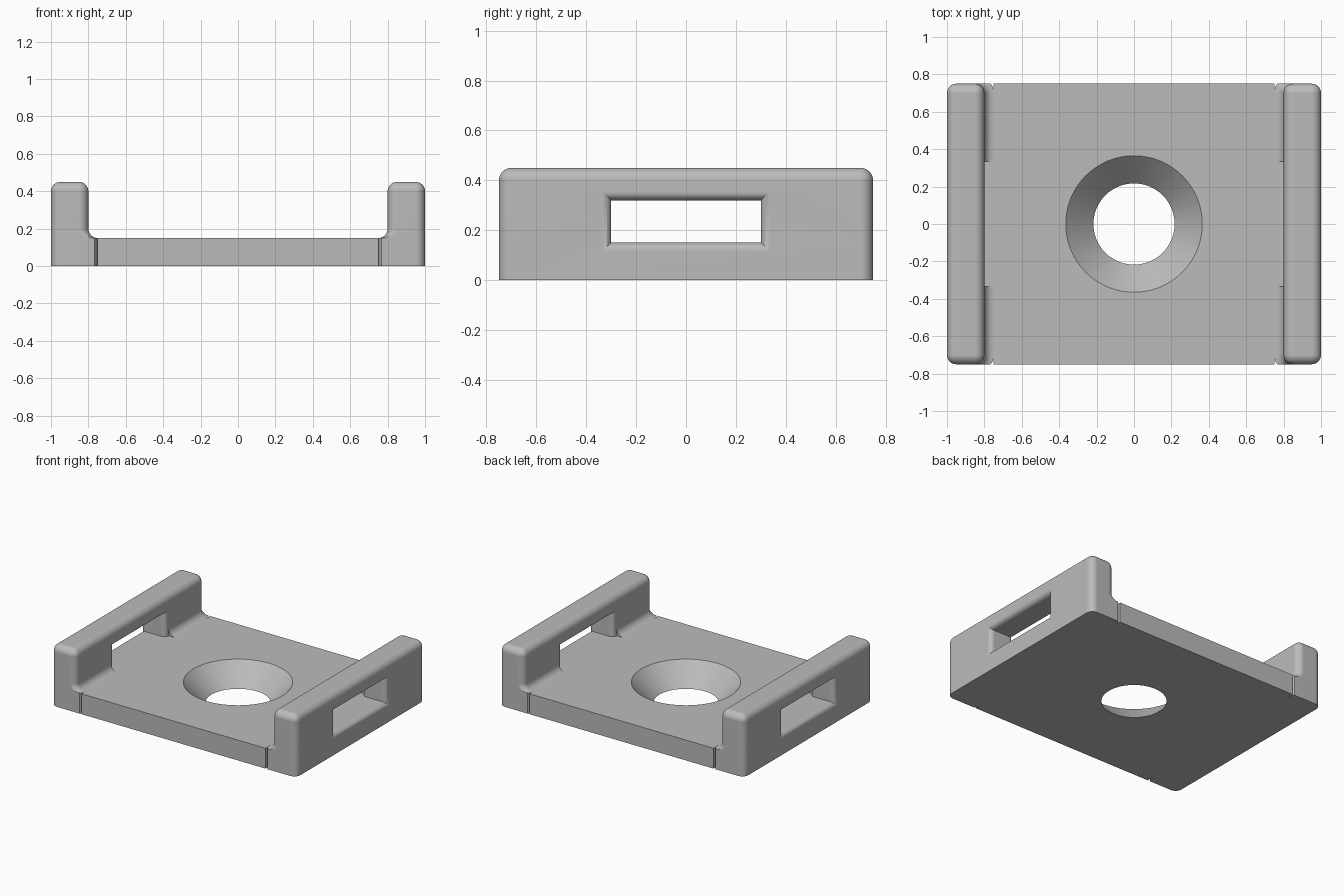
import bpy
import bmesh
import math

if "Cube" in bpy.data.objects:
    bpy.data.objects.remove(bpy.data.objects["Cube"], do_unlink=True)

HALF_X, HALF_Y = 1.0, 0.75
WALL_IN, WALL_TOP, FLOOR = 0.8, 0.45, 0.15
R = 0.05            # edge rounding and floor fillet
WIN_R = 0.035       # window edge rounding
SEG = 8
QUARTER = [math.pi / 2 * i / SEG for i in range(SEG + 1)]

grey = bpy.data.materials.new("plain grey")
grey.use_nodes = True
colour = (0.5, 0.5, 0.5, 1.0)
grey.diffuse_color = colour
grey.node_tree.nodes["Principled BSDF"].inputs["Base Color"].default_value = colour


def loft(name, rings):
    """Closed solid through a list of matching point rings."""
    bm = bmesh.new()
    loops = [[bm.verts.new(p) for p in ring] for ring in rings]
    n = len(loops[0])
    for a, b in zip(loops, loops[1:]):
        for i in range(n):
            j = (i + 1) % n
            bm.faces.new((a[i], a[j], b[j], b[i]))
    bm.faces.new(loops[0][::-1])
    bm.faces.new(loops[-1])
    bmesh.ops.recalc_face_normals(bm, faces=bm.faces)
    mesh = bpy.data.meshes.new(name)
    bm.to_mesh(mesh)
    bm.free()
    mesh.materials.append(grey)
    obj = bpy.data.objects.new(name, mesh)
    bpy.context.collection.objects.link(obj)
    return obj


def activate(obj):
    bpy.ops.object.select_all(action="DESELECT")
    obj.select_set(True)
    bpy.context.view_layer.objects.active = obj


def cut(obj, cutter):
    activate(obj)
    mod = obj.modifiers.new("cut", "BOOLEAN")
    mod.operation = "DIFFERENCE"
    mod.solver = "EXACT"
    mod.object = cutter
    bpy.ops.object.modifier_apply(modifier=mod.name)
    bpy.data.objects.remove(cutter, do_unlink=True)


def finish(obj):
    activate(obj)
    bpy.ops.object.shade_smooth_by_angle(angle=math.radians(30))
    mod = obj.modifiers.new("even shading", "WEIGHTED_NORMAL")
    mod.keep_sharp = True


def wall_ring(side, grow, z):
    """Rounded outline of a wall; growth only spreads inwards over the floor."""
    ring = []
    corners = ((1, 1), (-1, 1), (-1, -1), (1, -1))
    for k, (cx, cy) in enumerate(corners):
        d = min(grow, 0) if cx > 0 else grow
        rad = max(R + d, 0.002)
        mid_x = HALF_X - R if cx > 0 else WALL_IN + R
        mid_y = cy * (HALF_Y - R)
        for t in QUARTER:
            a = t + k * math.pi / 2
            y = mid_y + rad * math.sin(a)
            y = max(-HALF_Y, min(HALF_Y, y))
            ring.append((side * (mid_x + rad * math.cos(a)), y, z))
    return ring


def window_ring(side, x, grow, bottom_grow):
    y, lo, hi = 0.30 + grow, FLOOR - bottom_grow, 0.32 + grow
    return [(side * x, -y, lo), (side * x, y, lo), (side * x, y, hi), (side * x, -y, hi)]


def make_wall(name, side):
    # Foot, floor fillet and rounded top
    layers = [(R, 0)]
    layers += [(R * (1 - math.sin(t)), FLOOR + R * (1 - math.cos(t))) for t in QUARTER]
    layers += [(-R * (1 - math.cos(t)), WALL_TOP - R + R * math.sin(t)) for t in QUARTER]
    wall = loft(name, [wall_ring(side, d, z) for d, z in layers])

    # Strap window with rounded edges, level with the floor inside
    flare = [(WIN_R * (1 - math.cos(t)), WIN_R * (1 - math.sin(t))) for t in QUARTER]
    rings = [window_ring(side, WALL_IN - 0.1, WIN_R, 0)]
    rings += [window_ring(side, WALL_IN + s, g, 0) for s, g in flare]
    rings += [window_ring(side, HALF_X - s, g, g) for s, g in reversed(flare)]
    rings.append(window_ring(side, HALF_X + 0.1, WIN_R, WIN_R))
    cut(wall, loft("window_cutter", rings))
    finish(wall)


def circle(radius, z, n=96):
    return [(radius * math.cos(2 * math.pi * i / n),
             radius * math.sin(2 * math.pi * i / n), z) for i in range(n)]


# Base plate between the wall feet, with a countersunk hole
bx = WALL_IN - R
plan = [(-bx, -HALF_Y), (bx, -HALF_Y), (bx, HALF_Y), (-bx, HALF_Y)]
base = loft("base_plate", [[(x, y, z) for x, y in plan] for z in (0, FLOOR)])
slope = (0.365 - 0.217) / FLOOR
cut(base, loft("hole_cutter", [circle(0.217 + slope * z, z) for z in (-0.05, FLOOR + 0.05)]))
finish(base)

make_wall("left_wall", 1)
make_wall("right_wall", -1)
